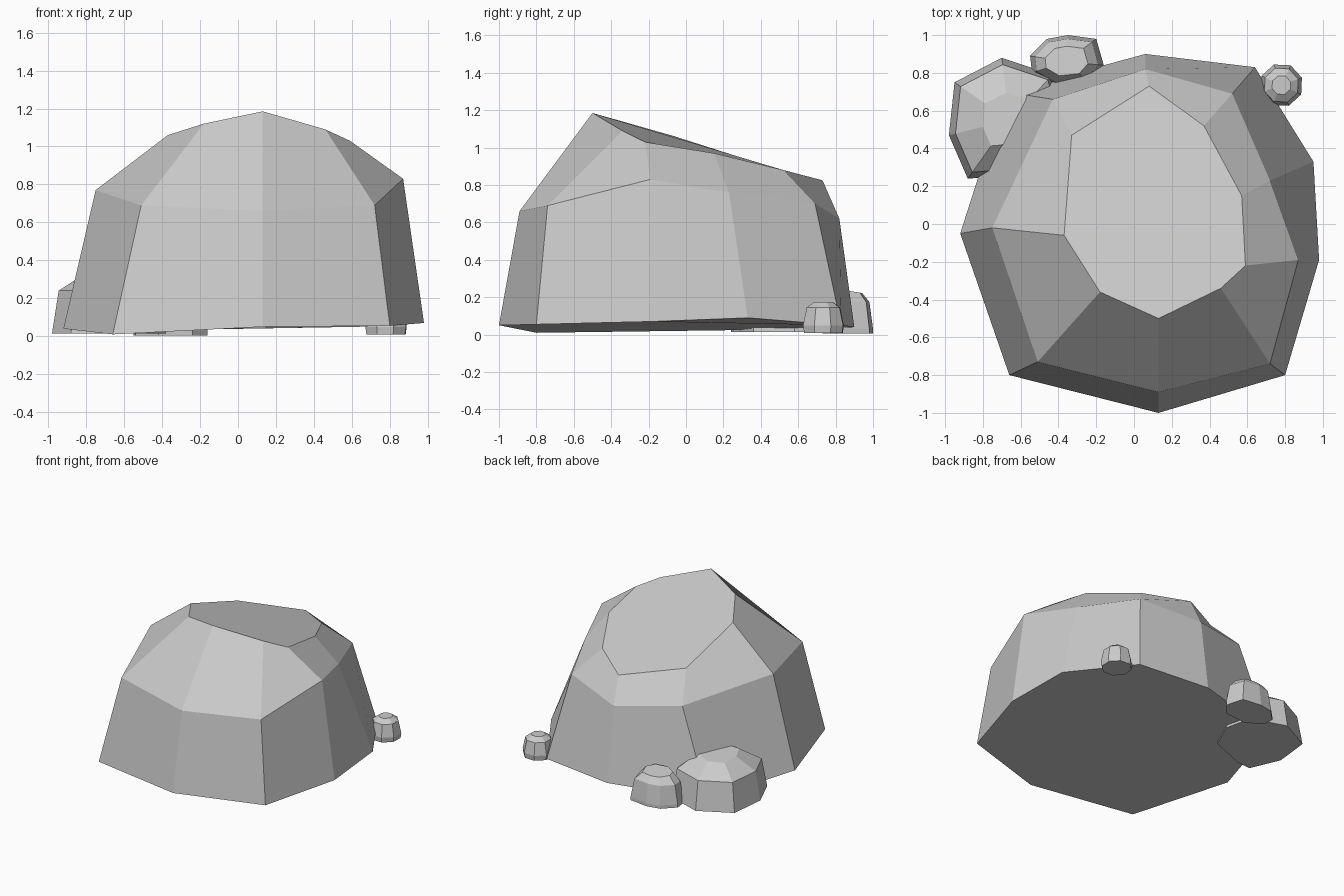
import bpy, bmesh, math

if "Cube" in bpy.data.objects:
    bpy.data.objects.remove(bpy.data.objects["Cube"])


def loft(name, rings):
    """Flat-faced solid through stacked rings of equal point count, capped by n-gons."""
    bm = bmesh.new()
    vr = [[bm.verts.new(p) for p in r] for r in rings]
    n = len(rings[0])
    for lo, hi in zip(vr, vr[1:]):
        for i in range(n):
            j = (i + 1) % n
            bm.faces.new((lo[i], lo[j], hi[j], hi[i]))
    bm.faces.new(vr[0][::-1])
    bm.faces.new(vr[-1])
    bmesh.ops.recalc_face_normals(bm, faces=bm.faces)
    me = bpy.data.meshes.new(name)
    bm.to_mesh(me)
    bm.free()
    ob = bpy.data.objects.new(name, me)
    bpy.context.collection.objects.link(ob)
    return ob


def pebble(name, outline, centre, levels, tilt=(0, 0)):
    """Small stone: one outline shrunk towards its centre at each (scale, z) level."""
    cx, cy = centre
    rings = []
    for k, (s, z) in enumerate(levels):
        ring = []
        for x, y in outline:
            dx, dy = (x - cx) * s, (y - cy) * s
            lean = (dx * tilt[0] + dy * tilt[1]) if k == len(levels) - 1 else 0
            ring.append((cx + dx, cy + dy, z + lean))
        rings.append(ring)
    return loft(name, rings)


# Main boulder: base, shoulder and sloping top rings
base = [(-.66, -.80, .01), (.13, -1.0, .05), (.80, -.80, .055),
        (.98, -.19, .07), (.95, .33, .09), (.64, .83, .05),
        (.06, .90, .04), (-.68, .70, .03), (-.92, -.05, .04)]
shoulder = [(-.51, -.73, .69), (.13, -.89, .66), (.72, -.74, .69),
            (.87, -.19, .83), (.72, .23, .76), (.52, .69, .70),
            (.06, .82, .62), (-.43, .66, .69), (-.75, -.02, .77)]
top = [(-.18, -.36, 1.12), (.13, -.50, 1.185), (.46, -.34, 1.09),
       (.59, -.22, 1.03), (.57, .15, .97), (.37, .52, .88),
       (.08, .73, .825), (-.33, .47, .89), (-.37, -.06, 1.06)]
loft("boulder", [base, shoulder, top])

# Large stone at the back left
pebble("large_stone",
       [(-.98, .47), (-.88, .24), (-.76, .25), (-.48, .36),
        (-.38, .58), (-.43, .79), (-.70, .88), (-.95, .75)],
       (-.66, .55), [(1, .015), (.89, .24), (.44, .345)], (.1, -.08))

# Medium stone beside it
pebble("medium_stone",
       [(-.55, .89), (-.54, .80), (-.42, .73), (-.24, .75),
        (-.16, .84), (-.20, .98), (-.35, 1.0), (-.46, .98)],
       (-.36, .86), [(1, .005), (1, .03), (.86, .175), (.58, .235)], (0, -.15))

# Small stone at the back right
small = [(.78 + .116 * math.cos(a), .735 + .116 * math.sin(a))
         for a in (math.radians(20 + 45 * i) for i in range(8))]
pebble("small_stone", small, (.78, .735),
       [(.95, .01), (1, .05), (.82, .145), (.45, .175)])
